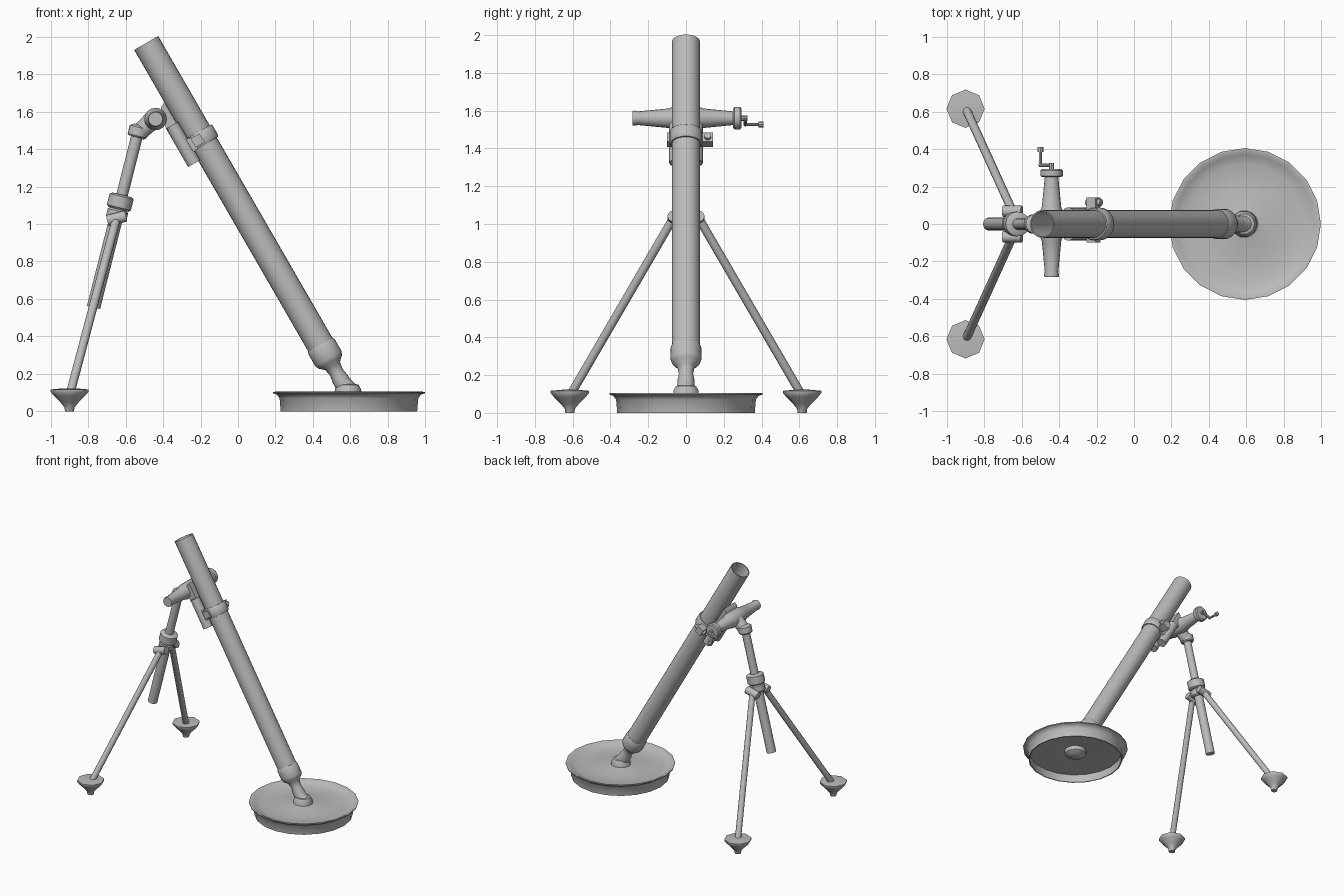
import bpy, bmesh, math
from mathutils import Vector, Matrix

if "Cube" in bpy.data.objects:
    bpy.data.objects.remove(bpy.data.objects["Cube"])

grey = bpy.data.materials.new("plain grey")
grey.diffuse_color = (0.5, 0.5, 0.5, 1)
grey.use_nodes = True
grey.node_tree.nodes["Principled BSDF"].inputs["Base Color"].default_value = grey.diffuse_color


def finish(name, bm, smooth=True):
    bmesh.ops.remove_doubles(bm, verts=bm.verts, dist=1e-5)
    bmesh.ops.recalc_face_normals(bm, faces=bm.faces)
    me = bpy.data.meshes.new(name)
    bm.to_mesh(me)
    bm.free()
    me.materials.append(grey)
    ob = bpy.data.objects.new(name, me)
    bpy.context.collection.objects.link(ob)
    if smooth:
        bpy.ops.object.select_all(action='DESELECT')
        ob.select_set(True)
        bpy.context.view_layer.objects.active = ob
        bpy.ops.object.shade_smooth_by_angle(angle=math.radians(40))
    return ob


def lathe(name, profile, base, axis=(0, 0, 1), segs=16):
    """Spin (radius, height) points around an axis through base."""
    bm = bmesh.new()
    rot = Vector(axis).to_track_quat('Z', 'Y')
    base = Vector(base)
    rings = []
    for r, h in profile:
        rings.append([bm.verts.new(base + rot @ Vector((r * math.cos(a), r * math.sin(a), h)))
                      for a in (2 * math.pi * i / segs for i in range(segs))])
    for lo, hi in zip(rings, rings[1:]):
        for i in range(segs):
            j = (i + 1) % segs
            bm.faces.new((lo[i], lo[j], hi[j], hi[i]))
    bmesh.ops.remove_doubles(bm, verts=bm.verts, dist=1e-5)
    return finish(name, bm)


def rod(name, a, b, r1, r2=None, segs=12):
    a, b = Vector(a), Vector(b)
    n = (b - a).length
    r2 = r1 if r2 is None else r2
    return lathe(name, [(0, 0), (r1, 0), (r2, n), (0, n)], a, b - a, segs)


def ball(name, centre, r):
    bm = bmesh.new()
    bmesh.ops.create_uvsphere(bm, u_segments=14, v_segments=8, radius=r,
                              matrix=Matrix.Translation(centre))
    finish(name, bm)


def prism(name, pts, y0, y1):
    """Extrude an xz outline along y."""
    bm = bmesh.new()
    f = bm.faces.new([bm.verts.new((x, y0, z)) for x, z in pts])
    ext = bmesh.ops.extrude_face_region(bm, geom=[f])
    bmesh.ops.translate(bm, vec=(0, y1 - y0, 0),
                        verts=[v for v in ext['geom'] if isinstance(v, bmesh.types.BMVert)])
    finish(name, bm)


# Barrel frame: t runs down from the muzzle, n is the offset towards the legs
MUZZLE = Vector((-0.49, 0, 1.966))
DOWN = Vector((0.5, 0, -0.866)).normalized()
SIDE = Vector((-0.866, 0, -0.5)).normalized()


def at(t, n=0.0, y=0.0):
    return MUZZLE + DOWN * t + SIDE * n + Vector((0, y, 0))


def at2(t, n):
    p = at(t, n)
    return p.x, p.z


# Hollow barrel with its breech collar and neck
lathe("barrel", [(0, 1.85), (0.067, 1.85), (0.067, 0), (0.074, 0), (0.074, 1.89), (0, 1.89)],
      MUZZLE, DOWN, 24)
lathe("breech", [(0, 1.86), (0.076, 1.86), (0.081, 1.872), (0.081, 1.945), (0.072, 1.965),
                 (0.045, 1.99), (0.038, 2.03), (0.045, 2.07), (0.045, 2.10), (0, 2.10)],
      MUZZLE, DOWN, 20)
rod("breech_neck", at(2.08), (0.59, 0, 0.11), 0.043, 0.05)
ball("breech_ball", (0.585, 0, 0.115), 0.052)

# Base plate: thin dished sheet with an open underside and a raised socket
lathe("base_plate", [(0, 0.07), (0.04, 0.075), (0.07, 0.095), (0.10, 0.09), (0.20, 0.078),
                     (0.32, 0.075), (0.37, 0.09), (0.393, 0.105), (0.405, 0.104), (0.405, 0.097),
                     (0.385, 0.09), (0.370, 0.07), (0.364, 0.0), (0.356, 0.0), (0.356, 0.065),
                     (0.20, 0.066), (0.085, 0.075), (0.08, 0.045), (0.05, 0.025), (0.0, 0.02)],
      (0.592, 0, 0), segs=20)
lathe("socket", [(0, 0.14), (0.045, 0.145), (0.056, 0.142), (0.07, 0.118), (0.073, 0.08), (0, 0.08)],
      (0.587, 0, 0), segs=10)

# Barrel clamp with hinge, lug and bolt
lathe("clamp", [(0.07, 0.55), (0.082, 0.55), (0.087, 0.557), (0.087, 0.618), (0.082, 0.625),
                (0.07, 0.625)], MUZZLE, DOWN, 24)
for y0, y1 in ((0.06, 0.142), (-0.10, -0.06)):
    prism("clamp_lug", [at2(0.56, -0.005), at2(0.615, -0.005), at2(0.615, 0.05), at2(0.56, 0.05)], y0, y1)
rod("clamp_bolt", at(0.588, -0.025, 0.115), at(0.588, 0.065, 0.115), 0.018)

# Shock absorbers and the cradle joining them to the traverse
for s in (-1, 1):
    rod("shock_absorber", at(0.45, 0.10, s * 0.052), at(0.685, 0.10, s * 0.052), 0.037)
    prism("clamp_arm", [at2(0.56, 0.03), at2(0.62, 0.03), at2(0.64, 0.11), at2(0.54, 0.11)],
          s * 0.03, s * 0.075)
prism("cradle", [at2(0.325, 0.074), at2(0.50, 0.074), at2(0.50, 0.12), at2(0.45, 0.135),
                 at2(0.37, 0.13), at2(0.335, 0.10)], -0.072, 0.072)

# Traverse housing with tapered ends, hand wheel and crank
TX, TZ = -0.44, 1.56
lathe("traverse_housing", [(0, -0.282), (0.038, -0.282), (0.040, -0.272), (0.036, -0.255),
                           (0.052, -0.09), (0.06, -0.07), (0.06, 0.07), (0.052, 0.09),
                           (0.036, 0.25), (0, 0.25)], (TX, 0, TZ), (0, 1, 0))
lathe("hand_wheel", [(0, 0.25), (0.052, 0.25), (0.06, 0.257), (0.06, 0.286), (0.052, 0.293),
                     (0, 0.293)], (TX, 0, TZ), (0, 1, 0))
rod("crank_shaft", (TX, 0.29, TZ), (TX, 0.325, TZ), 0.014, segs=8)
rod("crank_arm", (TX + 0.01, 0.314, TZ), (TX - 0.065, 0.314, 1.525), 0.010, segs=8)
rod("crank_handle", (TX - 0.06, 0.31, 1.527), (TX - 0.06, 0.39, 1.527), 0.008, segs=8)
rod("crank_knob", (TX - 0.06, 0.385, 1.527), (TX - 0.06, 0.41, 1.527), 0.016, segs=8)

# Column with head cap, clamping collar and hanging lower tube
TOP = Vector((-0.531, 0, 1.50))
DROP = Vector((-0.246, 0, -0.969)).normalized()
rod("head_link", TOP + DROP * 0.02, (TX - 0.01, 0, TZ), 0.045, 0.05)
lathe("head_cap", [(0, -0.03), (0.03, -0.03), (0.052, -0.016), (0.052, 0.03), (0.045, 0.038), (0, 0.038)],
      TOP, DROP)
rod("upper_column", TOP, TOP + DROP * 0.42, 0.031)
lathe("column_collar", [(0, 0.355), (0.05, 0.355), (0.066, 0.365), (0.066, 0.425), (0.055, 0.435),
                        (0, 0.435)], TOP, DROP)
lathe("leg_yoke", [(0, 0.43), (0.042, 0.43), (0.056, 0.445), (0.056, 0.485), (0.045, 0.495), (0, 0.495)],
      TOP, DROP)
rod("lower_column", TOP + DROP * 0.43, TOP + DROP * 0.975, 0.036)

# Two splayed legs with pointed spade feet
for s in (-1, 1):
    hip = Vector((-0.648, s * 0.068, 1.03))
    rod("leg_lug", hip + Vector((-0.05, 0, -0.012)), hip + Vector((0.05, 0, 0.012)), 0.03)
    rod("leg", hip, (-0.897, s * 0.615, 0.09), 0.023)
    lathe("foot", [(0, 0), (0.024, 0), (0.027, 0.022), (0.05, 0.05), (0.085, 0.085), (0.102, 0.106),
                   (0.102, 0.117), (0.035, 0.123), (0, 0.123)], (-0.899, s * 0.615, 0), segs=8)
